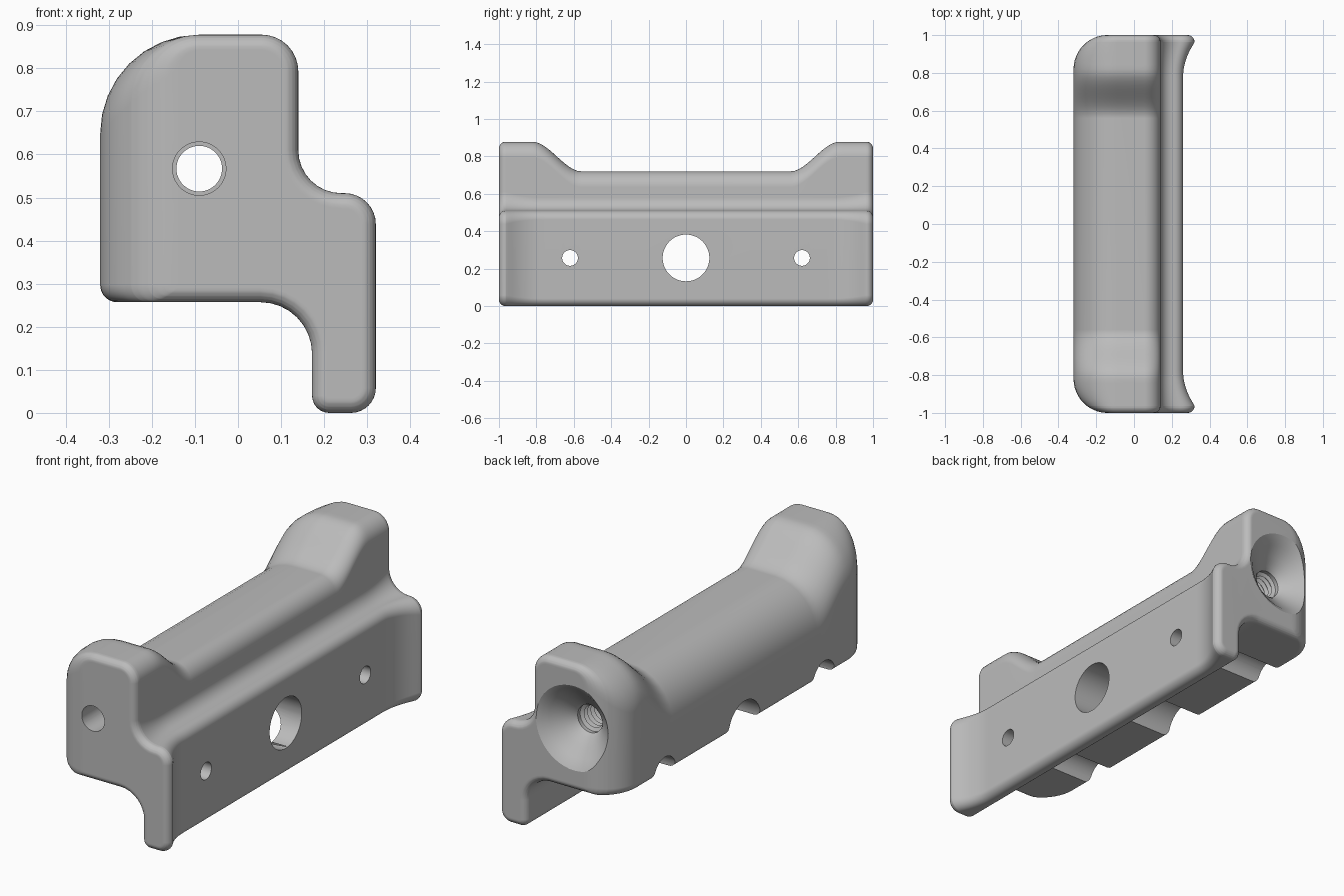
import bpy, bmesh, math
from mathutils import Vector

cube = bpy.data.objects.get("Cube")
if cube:
    bpy.data.objects.remove(cube, do_unlink=True)

grey = bpy.data.materials.new("plain grey")
grey.use_nodes = True
colour = (0.5, 0.5, 0.5, 1)
grey.diffuse_color = colour
grey.node_tree.nodes["Principled BSDF"].inputs["Base Color"].default_value = colour

ARC = 8  # segments per rounded corner


def make_object(name, bm):
    bmesh.ops.recalc_face_normals(bm, faces=bm.faces)
    mesh = bpy.data.meshes.new(name)
    bm.to_mesh(mesh)
    bm.free()
    mesh.materials.append(grey)
    obj = bpy.data.objects.new(name, mesh)
    bpy.context.collection.objects.link(obj)
    return obj


def loft(rings, closed_ends=True):
    """Skin a series of closed rings and cap both ends."""
    bm = bmesh.new()
    loops = [[bm.verts.new(p) for p in ring] for ring in rings]
    n = len(loops[0])
    for a, b in zip(loops, loops[1:]):
        for i in range(n):
            j = (i + 1) % n
            bm.faces.new((a[i], a[j], b[j], b[i]))
    bm.faces.new(loops[0])
    bm.faces.new(loops[-1])
    return bm


def rounded(corners):
    """Outline with every right-angled corner replaced by an arc."""
    pts = []
    for i, (x, z, r) in enumerate(corners):
        c = Vector((x, z))
        d1 = (c - Vector(corners[i - 1][:2])).normalized()
        d2 = (Vector(corners[(i + 1) % len(corners)][:2]) - c).normalized()
        centre = c + (d2 - d1) * r
        for k in range(ARC + 1):
            t = math.pi / 2 * k / ARC
            pts.append(centre - d2 * r * math.cos(t) + d1 * r * math.sin(t))
    return pts


def end_round(a, r):
    """Inset caused by rounding of radius r at the block ends."""
    d = max(0, a - (1 - r))
    return r - math.sqrt(max(0, r * r - d * d))


def section(y):
    a = abs(y)
    e = end_round(a, 0.035)
    s = end_round(a, 0.18)
    flare = 0.06 * min(1, max(0, (a - 0.78) / 0.18)) ** 2
    t = min(1, max(0, (a - 0.56) / 0.26))
    top = 0.72 + 0.158 * t * t * (3 - 2 * t) - e
    left, right = -0.32 + s, 0.26 + flare - e
    step, base = 0.51 - e, 0.257 + e
    corners = [
        (left, base, 0.04 - e),
        (0.172 + e, base, 0.12 + e),
        (0.172 + e, e, 0.04 - e),
        (right, e, 0.04 + 0.3 * flare - e),
        (right, step, 0.048 + 0.4 * flare - e),
        (0.14 - e, step, 0.07 + 0.5 * flare + e),
        (0.14 - e, top, 0.085 - e),
        (left, top, max(0.23 - s, 0.05)),
    ]
    return [(p.x, y, p.y) for p in rounded(corners)]


# Main block, lofted along y with dense stations near the ends
stations = {0.0}
for k in range(13):
    q = math.sin(math.pi / 2 * k / 12)
    stations |= {round(0.82 + 0.18 * q, 3), round(0.56 + 0.26 * k / 12, 3)}
for k in range(8):
    stations.add(round(0.965 + 0.035 * math.sin(math.pi / 2 * k / 7), 3))
stations |= {-v for v in stations}
body = make_object("grip_block", loft([section(y) for y in sorted(stations)]))


def lathe(name, profile, axis, centre, sides=48):
    """Turned cutter: profile holds (distance along axis, radius)."""
    rings = []
    for d, r in profile:
        ring = []
        for k in range(sides):
            t = 2 * math.pi * k / sides
            u, v = r * math.cos(t), r * math.sin(t)
            off = (d, u, v) if axis == "x" else (u, d, v)
            ring.append(Vector(centre) + Vector(off))
        rings.append(ring)
    obj = make_object(name, loft(rings))
    obj.hide_render = True
    return obj


# Cross holes: one large, two small with wider clearance under the block
cutters = [lathe("large_hole_cutter", [(-0.6, 0.125), (0.6, 0.125)], "x", (0, 0, 0.257))]
for side in (-1, 1):
    cutters.append(lathe("small_hole_cutter",
                         [(-0.6, 0.085), (0.14, 0.085), (0.14, 0.042), (0.6, 0.042)],
                         "x", (0, side * 0.62, 0.257)))

# Lengthwise bore: plain at the front, threaded and dished at the back
bore = [(-1.2, 0.062), (0.6, 0.062), (0.6, 0.053)]
for k in range(10):
    y = 0.61 + 0.026 * k
    bore += [(y, 0.053), (y + 0.009, 0.07), (y + 0.015, 0.07)]
bore += [(0.875, 0.068), (0.895, 0.082), (0.93, 0.122), (0.965, 0.162),
         (0.985, 0.183), (1.0, 0.208), (1.01, 0.24)]
cutters.append(lathe("bore_cutter", bore, "y", (-0.09, 0, 0.567)))

bpy.ops.object.select_all(action="DESELECT")
body.select_set(True)
bpy.context.view_layer.objects.active = body
for cutter in cutters:
    mod = body.modifiers.new("cut", "BOOLEAN")
    mod.operation = "DIFFERENCE"
    mod.solver = "EXACT"
    mod.object = cutter
    bpy.ops.object.modifier_apply(modifier=mod.name)
    bpy.data.objects.remove(cutter, do_unlink=True)

# Smooth fillets, crisp hole edges
bpy.ops.object.shade_smooth_by_angle(angle=math.radians(30))
weighted = body.modifiers.new("even_shading", "WEIGHTED_NORMAL")
weighted.keep_sharp = True
